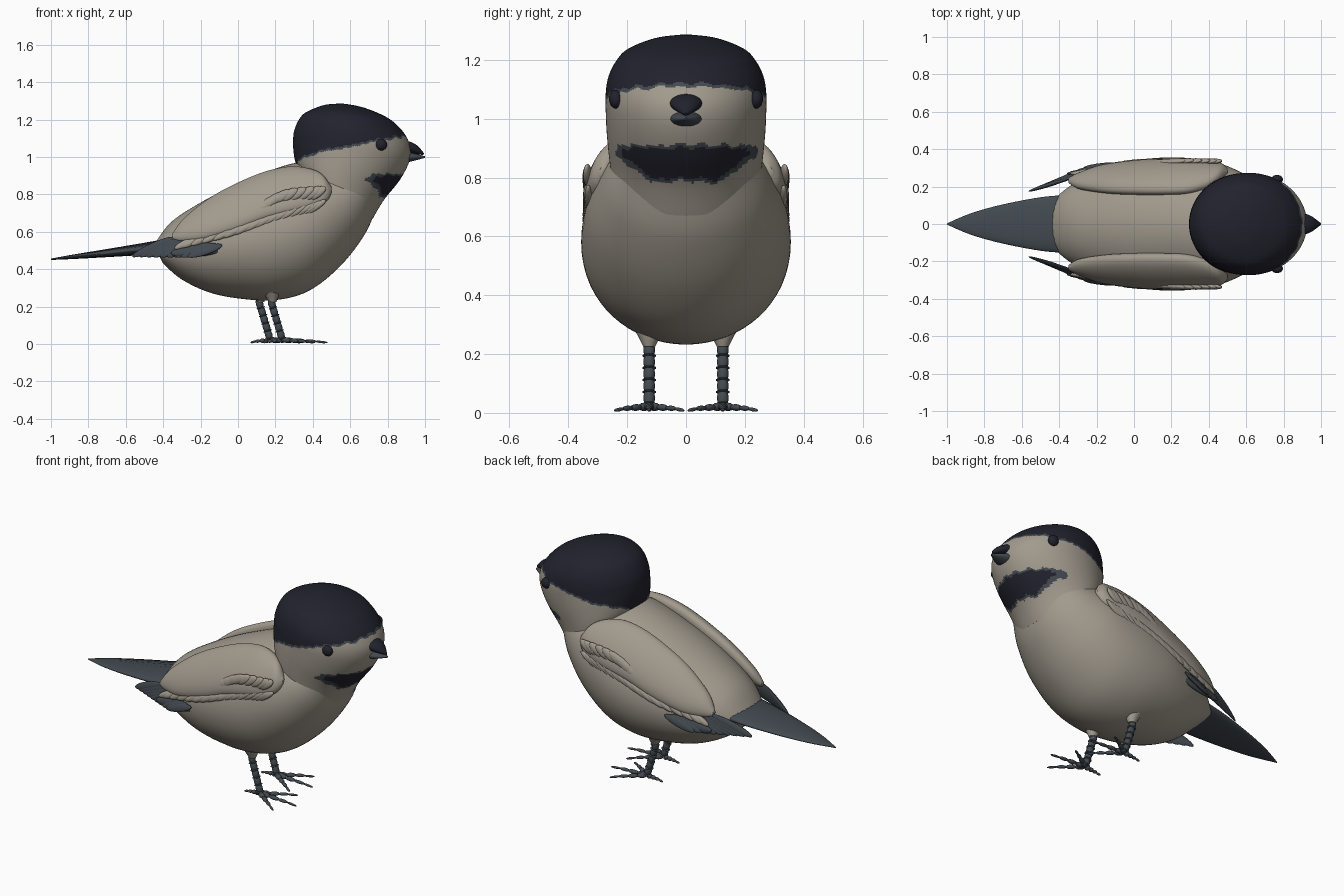
import bpy, bmesh, math
from mathutils import Vector, Matrix

cube = bpy.data.objects.get("Cube")
if cube:
    bpy.data.objects.remove(cube, do_unlink=True)


def material(name, rgb):
    mat = bpy.data.materials.new(name)
    mat.use_nodes = True
    colour = (*rgb, 1.0)
    mat.diffuse_color = colour
    bsdf = mat.node_tree.nodes["Principled BSDF"]
    bsdf.inputs["Base Color"].default_value = colour
    bsdf.inputs["Roughness"].default_value = 0.8
    return mat


beige = material("warm_beige", (0.36, 0.325, 0.27))
slate = material("slate_grey", (0.055, 0.068, 0.08))
navy = material("dark_navy", (0.016, 0.016, 0.027))


def finish(name, bm, *mats):
    bmesh.ops.recalc_face_normals(bm, faces=bm.faces[:])
    mesh = bpy.data.meshes.new(name)
    bm.to_mesh(mesh)
    bm.free()
    for mat in mats:
        mesh.materials.append(mat)
    mesh.polygons.foreach_set("use_smooth", [True] * len(mesh.polygons))
    mesh.set_sharp_from_angle(angle=math.radians(45))
    obj = bpy.data.objects.new(name, mesh)
    bpy.context.collection.objects.link(obj)
    return obj


def spline(rows, steps):
    """Smooth curve through rows of numbers."""
    out = []
    last = len(rows) - 1
    for i in range(last):
        quad = [rows[max(0, min(last, i + k))] for k in (-1, 0, 1, 2)]
        for s in range(steps):
            t = s / steps
            out.append([b + t / 2 * (c - a + t * (2 * a - 5 * b + 4 * c - d
                        + t * (3 * (b - c) + d - a))) for a, b, c, d in zip(*quad)])
    out.append(list(rows[-1]))
    return out


def loft(sections, count, ridge=0.0):
    """Skin elliptical rings given as (centre, half height, half width) vectors."""
    bm = bmesh.new()
    rings = []
    for centre, up, side in sections:
        ring = []
        for i in range(count):
            a = math.tau * i / count
            lift = math.cos(a) * (1 + ridge * math.cos(math.pi * i))
            ring.append(bm.verts.new(centre + up * lift + side * math.sin(a)))
        rings.append(ring)
    for low, high in zip(rings, rings[1:]):
        for i in range(count):
            j = (i + 1) % count
            bm.faces.new((low[i], low[j], high[j], high[i]))
    for ring, section in ((rings[0], sections[0]), (rings[-1], sections[-1])):
        hub = bm.verts.new(section[0])
        for i in range(count):
            bm.faces.new((ring[i], ring[(i + 1) % count], hub))
    return bm


def profile(rows, steps):
    """Rows: upper x, z, lower x, z, half width."""
    return [(Vector(((ux + lx) / 2, 0, (uz + lz) / 2)),
             Vector(((ux - lx) / 2, 0, (uz - lz) / 2)),
             Vector((0, w, 0))) for ux, uz, lx, lz, w in spline(rows, steps)]


def bead(bm, start, end, wide, thick, normal=(0, 0, 1)):
    """Flattened ellipsoid reaching from start to end."""
    start, end = Vector(start), Vector(end)
    axis = (end - start) / 2
    d = axis.normalized()
    across = Vector(normal).cross(d).normalized()
    out = d.cross(across)
    m = Matrix((across * wide, out * thick, axis)).transposed().to_4x4()
    m.translation = (start + end) / 2
    bmesh.ops.create_uvsphere(bm, u_segments=14, v_segments=10, radius=1, matrix=m)


# Body
body_rows = [
    (-.45, .53, -.40, .43, .135), (-.36, .65, -.30, .345, .21),
    (-.22, .745, -.15, .275, .28), (-.05, .835, .02, .242, .335),
    (.10, .90, .20, .235, .355), (.22, .945, .38, .285, .352),
    (.32, .97, .55, .42, .33), (.42, .97, .68, .59, .28),
    (.48, .96, .74, .73, .235)]
finish("body", loft(profile(body_rows, 6), 64), beige)

# Head with cap and throat patch
head_rows = [
    (.33, .92, .72, .67, .252), (.305, .98, .78, .77, .262),
    (.295, 1.05, .86, .87, .27), (.295, 1.10, .91, .96, .273),
    (.30, 1.14, .925, 1.03, .273), (.32, 1.19, .91, 1.09, .264),
    (.35, 1.23, .87, 1.15, .24), (.40, 1.257, .80, 1.21, .2),
    (.47, 1.28, .68, 1.262, .11), (.55, 1.286, .58, 1.284, .02)]


def head_colour(p):
    jag = .004 * math.sin(p.y * 85) + .003 * math.sin(p.x * 140)
    rise = p.z + jag - .97 - .15 * (max(0, p.x - .3) / .6) ** .6
    if rise > 0 or p.x < .32:
        return 2
    if rise > -.012:
        return 1
    half = .12 + .12 * min(1, max(0, p.z - .785) / .09) + jag
    if p.x > .6 and .785 < p.z + jag < .91 and abs(p.y) < half:
        core = .795 < p.z + jag < .9 and abs(p.y) < half - .025
        return 2 if core else 1
    return 0


head = loft(profile(head_rows, 12), 180)
for face in head.faces:
    face.material_index = head_colour(face.calc_center_median())
finish("head", head, beige, slate, navy)

# Beak halves
beak_rows = [(.88, 1.085, .88, 1.02, .056), (.92, 1.082, .92, 1.02, .054),
             (.96, 1.06, .96, 1.015, .035), (.995, 1.02, .99, 1.01, .004)]
finish("upper_beak", loft(profile(beak_rows, 5), 24), navy)
beak_rows = [(.88, 1.03, .88, .97, .056), (.92, 1.025, .92, .975, .052),
             (.96, 1.015, .96, .985, .034), (1, 1.004, 1, .996, .004)]
finish("lower_beak", loft(profile(beak_rows, 5), 24), slate)

# Tail with feather ridges
tail_rows = [(-.36, .565, -.36, .485, .155), (-.5, .54, -.5, .478, .143),
             (-.7, .507, -.7, .466, .105), (-.87, .48, -.87, .456, .058),
             (-1, .457, -1, .45, .003)]
finish("tail", loft(profile(tail_rows, 6), 48, ridge=.06), slate)

# Wing sections: top edge, bottom edge, thickness
wing_rows = [
    (-.35, .225, .59, -.35, .24, .56, .012), (-.29, .20, .67, -.3, .26, .55, .035),
    (-.15, .18, .78, -.18, .30, .56, .052), (0, .172, .86, 0, .325, .61, .06),
    (.15, .17, .92, .15, .335, .67, .06), (.28, .175, .945, .32, .335, .71, .06),
    (.38, .20, .935, .43, .32, .735, .055), (.45, .24, .905, .48, .305, .77, .04),
    (.5, .275, .84, .5, .29, .81, .01)]
upper_line = [(.44, .35, .82), (.25, .352, .80), (.08, .338, .70), (-.16, .29, .59)]
lower_line = [(.44, .345, .75), (.25, .352, .70), (.02, .345, .62), (-.24, .29, .55)]

for side, label in ((1, "left"), (-1, "right")):
    def at(x, y, z):
        return Vector((x, side * y, z))

    sections = []
    for row in spline(wing_rows, 6):
        top, low = at(*row[:3]), at(*row[3:6])
        up = (top - low) / 2
        out = up.cross(Vector((1, 0, 0))).normalized()
        sections.append(((top + low) / 2, up, out * row[6]))
    finish(label + "_wing", loft(sections, 40), beige)

    # Overlapping rows of small wing feathers
    bm = bmesh.new()
    for line, length, wide in ((upper_line, .10, .026), (lower_line, .13, .02)):
        for x, y, z in spline(line, 5):
            fall = length * (.3 + .25 * (x + .25))
            bead(bm, at(x + .03, y - .012, z + .02), at(x - length + .03, y - .02, z - fall),
                 wide, .014, (0, side, .3))
    finish(label + "_covert_feathers", bm, beige)

    # Dark flight feathers
    bm = bmesh.new()
    for i in range(9):
        bead(bm, at(-.34 + .032 * i, .245 + .01 * i, .57 - .005 * i),
             at(-.565 + .037 * i, .175 + .016 * i, .468), .024, .01, (0, side, .35))
    bead(bm, at(-.08, .30, .51), at(-.36, .27, .485), .032, .016, (0, side, .2))
    finish(label + "_flight_feathers", bm, slate)

    # Eye
    bm = bmesh.new()
    bead(bm, at(.765, .215, 1.068), at(.765, .262, 1.064), .032, .032)
    finish(label + "_eye", bm, navy)

    # Thigh and jointed shank
    hip = .11 if side > 0 else .175
    ankle = at(hip + .06, .125, .03)
    knee = at(hip, .125, .235)
    thigh = [(knee + at(dx, 0, dz), Vector((r, 0, 0)), Vector((0, r, 0)))
             for dx, dz, r in ((-.01, .06, .06), (.005, .03, .04), (.01, -.01, .02))]
    finish(label + "_thigh", loft(thigh, 20), beige)
    bm = bmesh.new()
    parts = 5
    for i in range(parts):
        a, b = knee.lerp(ankle, i / parts), knee.lerp(ankle, (i + 1) / parts)
        over = (b - a) * .3
        bead(bm, a - over, b + over, .02, .02, (1, 0, 0))
        bead(bm, b - over * .4, b + over * .4, .024, .024, (1, 0, 0))
    finish(label + "_shank", bm, slate)

    # Toes made of beads, each ending in a claw
    bm = bmesh.new()
    for angle, reach in ((-35, .2), (0, .235), (35, .2), (180, .1)):
        turn = math.radians(angle)
        way = Vector((math.cos(turn), math.sin(turn), 0))
        base = ankle + Vector((0, 0, -.008))
        for i in range(4):
            a = base + way * reach * i / 4
            b = base + way * reach * (i + 1.15) / 4
            a.z -= .0025 * i
            b.z -= .0025 * (i + 1) + (.004 if i == 3 else 0)
            size = .017 - .0032 * i
            bead(bm, a, b, size, size * .85)
    finish(label + "_foot", bm, slate)
